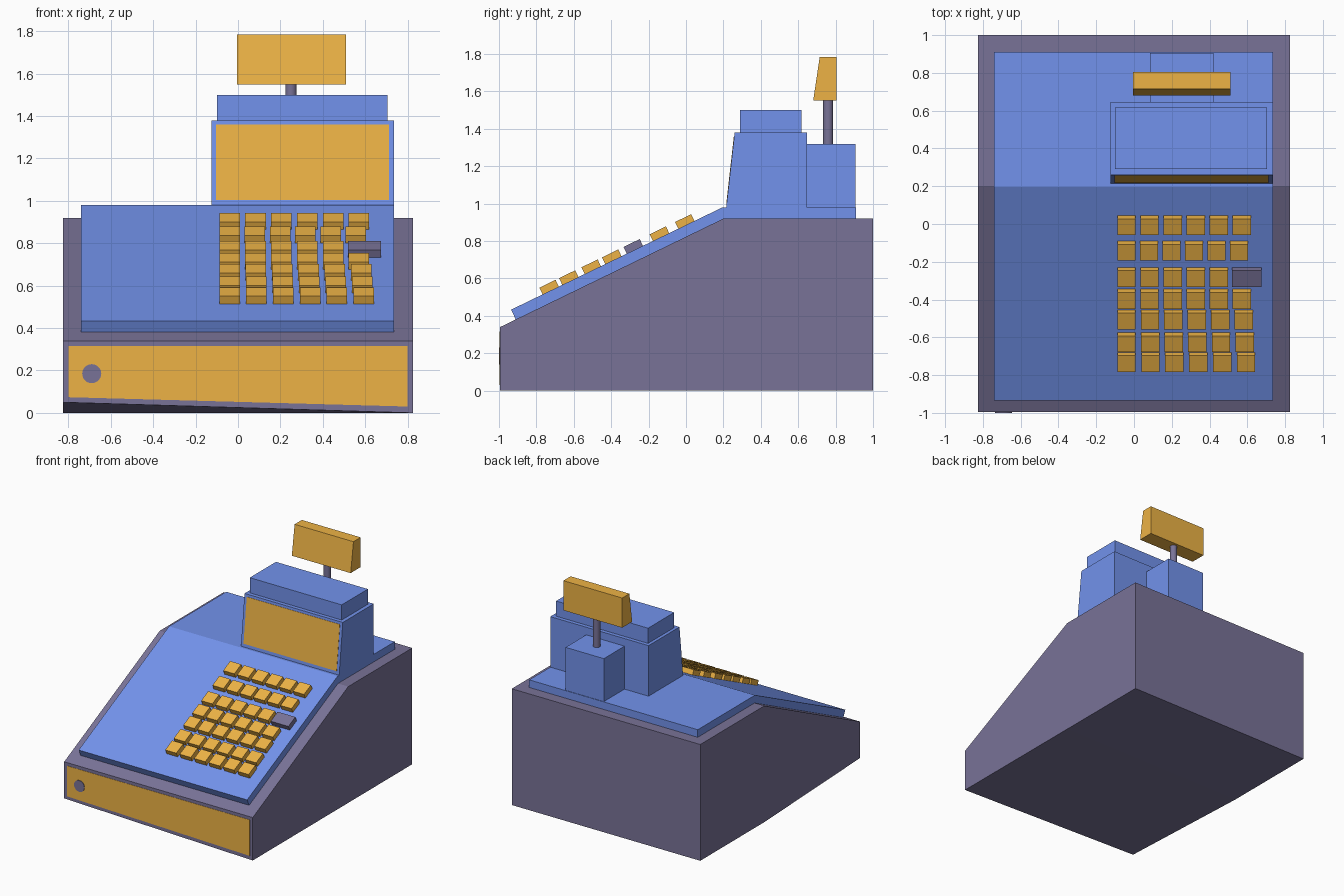
import bpy, bmesh, math
from mathutils import Matrix

if "Cube" in bpy.data.objects:
    bpy.data.objects.remove(bpy.data.objects["Cube"])


def material(name, rgb):
    m = bpy.data.materials.new(name)
    m.diffuse_color = (*rgb, 1)
    m.use_nodes = True
    m.node_tree.nodes["Principled BSDF"].inputs["Base Color"].default_value = m.diffuse_color
    return m


BLUE = material("blue", (0.17, 0.29, 0.84))
AMBER = material("amber", (0.85, 0.45, 0.06))
GREY = material("purple_grey", (0.19, 0.17, 0.31))


def finish(name, bm, mat):
    bmesh.ops.recalc_face_normals(bm, faces=bm.faces)
    me = bpy.data.meshes.new(name)
    bm.to_mesh(me)
    bm.free()
    me.materials.append(mat)
    ob = bpy.data.objects.new(name, me)
    bpy.context.collection.objects.link(ob)
    return ob


def prism(name, profile, a, b, mat, axis="x"):
    """Extrude a (y,z) profile along x, or an (x,z) profile along y."""
    bm = bmesh.new()
    place = (lambda p, t: (t, *p)) if axis == "x" else (lambda p, t: (p[0], t, p[1]))
    ends = [[bm.verts.new(place(p, t)) for p in profile] for t in (a, b)]
    n = len(profile)
    for end in ends:
        bm.faces.new(end)
    for i in range(n):
        j = (i + 1) % n
        bm.faces.new((ends[0][i], ends[0][j], ends[1][j], ends[1][i]))
    return finish(name, bm, mat)


def block(name, x0, x1, y0, y1, z0, z1, mat):
    return prism(name, [(y0, z0), (y1, z0), (y1, z1), (y0, z1)], x0, x1, mat)


def cylinder(name, radius, depth, centre, segments, mat, rot=0):
    bm = bmesh.new()
    bmesh.ops.create_cone(bm, cap_ends=True, segments=segments, radius1=radius,
                          radius2=radius, depth=depth,
                          matrix=Matrix.Translation(centre) @ Matrix.Rotation(rot, 4, "X"))
    ob = finish(name, bm, mat)
    bpy.ops.object.select_all(action="DESELECT")
    ob.select_set(True)
    bpy.context.view_layer.objects.active = ob
    bpy.ops.object.shade_smooth_by_angle(angle=math.radians(40))
    return ob


# Wedge-shaped housing; its front left bottom corner is lifted a little
base = prism("housing", [(-0.994, 0), (-0.994, 0.34), (0.2, 0.92), (1, 0.92), (1, 0), (0.2, 0)],
             -0.825, 0.825, GREY)
base.data.vertices[0].co.z = 0.05

# Cash drawer front and its lock
prism("drawer_front", [(-0.80, 0.074), (0.80, 0.03), (0.80, 0.315), (-0.80, 0.315)],
      -0.996, -0.99, AMBER, "y")
cylinder("drawer_lock", 0.045, 0.01, (-0.69, -0.995, 0.185), 24, GREY, math.pi / 2)

# Bent cover plate
prism("cover_plate", [(-0.91, 0.38), (-0.935, 0.433), (0.195, 0.98), (0.91, 0.98),
                      (0.91, 0.92), (0.2, 0.92)], -0.74, 0.735, BLUE)

# Operator display with screen and top cap
prism("display_body", [(0.215, 0.98), (0.26, 1.38), (0.647, 1.38), (0.647, 0.98)],
      -0.125, 0.735, BLUE)
slope_y = lambda z: 0.215 + 0.045 * (z - 0.98) / 0.40
prism("display_screen", [(slope_y(1.005) - 0.002, 1.005), (slope_y(1.36) - 0.002, 1.36),
                         (slope_y(1.36) + 0.005, 1.36), (slope_y(1.005) + 0.005, 1.005)],
      -0.103, 0.712, AMBER)
block("display_cap", -0.10, 0.705, 0.29, 0.617, 1.38, 1.50, BLUE)

# Customer sign on its post
block("post_block", 0.085, 0.42, 0.647, 0.906, 0.98, 1.32, BLUE)
cylinder("sign_post", 0.027, 0.24, (0.25, 0.76, 1.43), 16, GREY)
prism("customer_sign", [(0.68, 1.55), (0.715, 1.785), (0.805, 1.785), (0.805, 1.55)],
      -0.005, 0.51, AMBER)

# Keys lie on the sloped plate: (back edge y, x step, amber key count)
TILT = math.atan2(0.547, 1.13)
KEY_W, KEY_L, KEY_H = 0.097, 0.096, 0.04
ROWS = [(0.045, 0.122, 6), (-0.09, 0.119, 6), (-0.23, 0.122, 5), (-0.345, 0.122, 6),
        (-0.455, 0.124, 6), (-0.575, 0.125, 6), (-0.68, 0.1265, 6)]


def add_key(bm, x0, width, back):
    y = back - KEY_L / 2 * math.cos(TILT)
    z = 0.433 + (y + 0.935) * math.tan(TILT)
    m = (Matrix.Translation((x0 + width / 2, y, z)) @ Matrix.Rotation(TILT, 4, "X")
         @ Matrix.Translation((0, 0, KEY_H / 2)) @ Matrix.Diagonal((width, KEY_L, KEY_H, 1)))
    bmesh.ops.create_cube(bm, size=1, matrix=m)


for r, (back, step, count) in enumerate(ROWS):
    bm = bmesh.new()
    for c in range(count):
        add_key(bm, -0.088 + c * step, KEY_W, back)
    finish(f"key_row_{r + 1}", bm, AMBER)

# Wide grey key at the end of the third row
bm = bmesh.new()
add_key(bm, 0.52, 0.155, ROWS[2][0])
finish("wide_key", bm, GREY)
